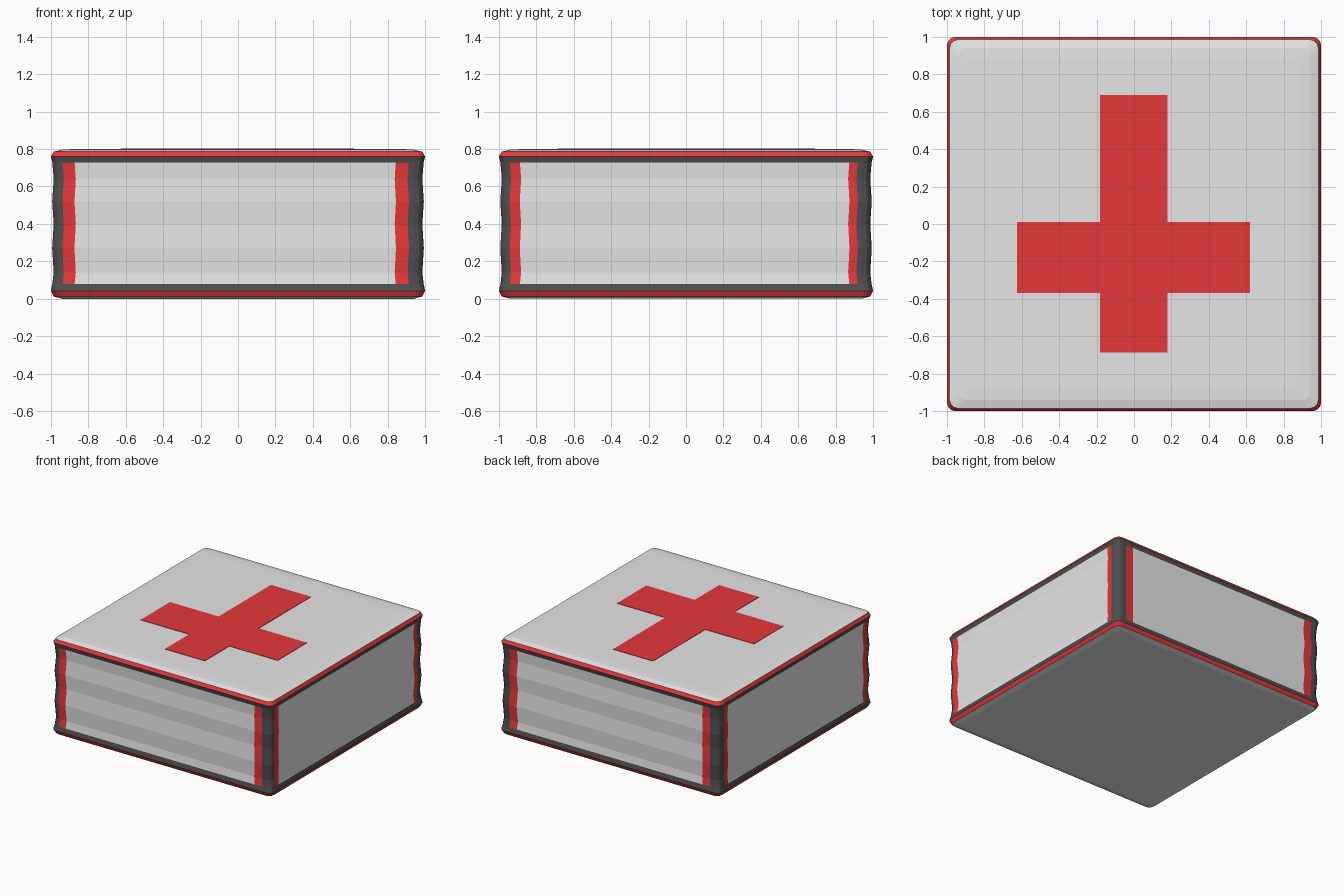
import bpy, bmesh, math

if "Cube" in bpy.data.objects:
    bpy.data.objects.remove(bpy.data.objects["Cube"])


def material(name, rgb):
    m = bpy.data.materials.new(name)
    m.diffuse_color = (*rgb, 1)
    m.use_nodes = True
    m.node_tree.nodes["Principled BSDF"].inputs["Base Color"].default_value = m.diffuse_color
    return m


WHITE = material("white", (0.79, 0.79, 0.79))
RED = material("red", (0.79, 0.04, 0.042))
DARK = material("dark grey", (0.078, 0.078, 0.078))


def add_object(name, bm, mats):
    bmesh.ops.recalc_face_normals(bm, faces=bm.faces[:])
    me = bpy.data.meshes.new(name)
    bm.to_mesh(me)
    bm.free()
    for m in mats:
        me.materials.append(m)
    ob = bpy.data.objects.new(name, me)
    bpy.context.collection.objects.link(ob)
    return ob


# Outline of the box seen from above: each side is split at the strip edges,
# each corner is a small arc
R, SEG = 0.045, 3
side_cuts = [
    (-0.945, -0.88, 0.85, 0.92),    # front
    (-0.95, -0.895, 0.88, 0.925),   # right
    (-0.92, -0.85, 0.85, 0.92),     # back
    (-0.925, -0.88, 0.895, 0.95),   # left
]
outline, kinds = [], []
for k, cuts in enumerate(side_cuts):
    a = k * math.pi / 2
    c, s = round(math.cos(a)), round(math.sin(a))
    pts = []
    if k == 2:
        cuts = cuts
    for t, kind in zip(cuts, "rwrd"):
        pts.append((t, -1, kind))
    for i in range(SEG + 1):
        b = -math.pi / 2 + i * math.pi / 2 / SEG
        pts.append((1 - R + R * math.cos(b), -1 + R + R * math.sin(b), "d"))
    for x, y, kind in pts:
        outline.append((x * c - y * s, x * s + y * c))
        kinds.append(kind)

# Height, scale and kind of the band above each ring
profile = [
    (0.0, 0.94, "white"), (0.012, 0.985, "red"), (0.042, 1.0, "dark"),
    (0.08, 0.992, "panel"), (0.14, 0.985, "panel"), (0.27, 0.993, "panel"),
    (0.40, 0.985, "panel"), (0.52, 0.993, "panel"), (0.64, 0.985, "panel"),
    (0.727, 0.992, "dark"), (0.76, 1.0, "red"), (0.786, 0.985, "white"),
    (0.797, 0.94, "white"), (0.80, 0.88, "white"),
]

# Box body
bm = bmesh.new()
rings = [[bm.verts.new((x * s, y * s, z)) for x, y in outline]
         for z, s, _ in profile]
n = len(outline)
index = {"white": 0, "red": 1, "dark": 2, "w": 0, "r": 1, "d": 2}
for j in range(len(profile) - 1):
    band = profile[j][2]
    for i in range(n):
        f = bm.faces.new((rings[j][i], rings[j][(i + 1) % n],
                          rings[j + 1][(i + 1) % n], rings[j + 1][i]))
        f.material_index = index[kinds[i] if band == "panel" else band]
bm.faces.new(rings[0][::-1])
bm.faces.new(rings[-1])
add_object("box_body", bm, [WHITE, RED, DARK])

# Cross on the lid, a thin plate
x0, x1, y0, y1 = -0.183, 0.18, -0.37, 0.01
cross = [(x0, -0.687), (x1, -0.687), (x1, y0), (0.62, y0), (0.62, y1), (x1, y1),
         (x1, 0.69), (x0, 0.69), (x0, y1), (-0.625, y1), (-0.625, y0), (x0, y0)]
bm = bmesh.new()
low = [bm.verts.new((x, y, 0.7985)) for x, y in cross]
top = [bm.verts.new((x, y, 0.803)) for x, y in cross]
bm.faces.new(low[::-1])
bm.faces.new(top)
for i in range(len(cross)):
    k = (i + 1) % len(cross)
    bm.faces.new((low[i], low[k], top[k], top[i]))
add_object("lid_cross", bm, [RED])
